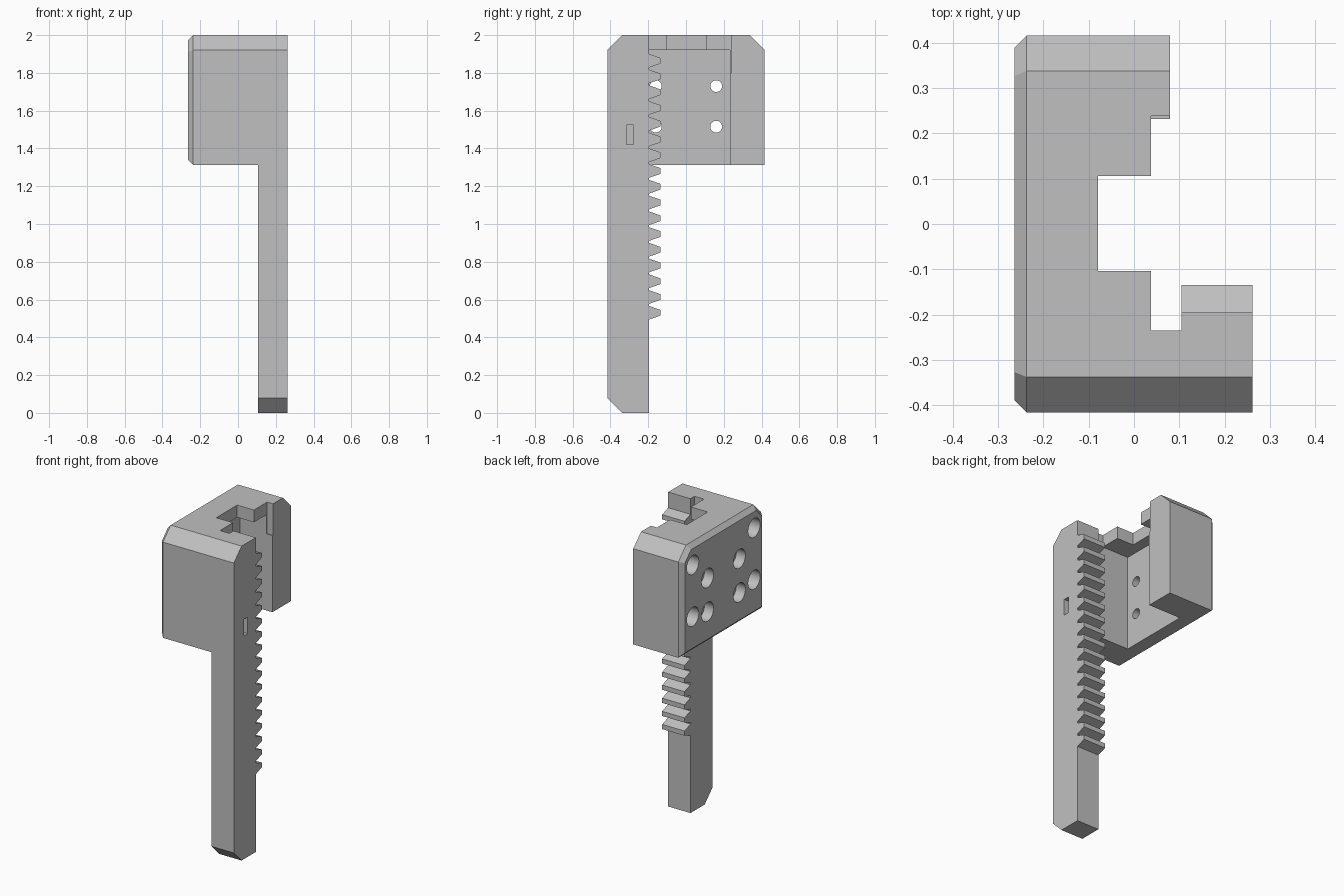
import bpy
import bmesh
from math import pi
from mathutils import Matrix

if "Cube" in bpy.data.objects:
    bpy.data.objects.remove(bpy.data.objects["Cube"])

grey = bpy.data.materials.new("plain grey")
grey.use_nodes = True
colour = (0.53, 0.53, 0.53, 1)
grey.diffuse_color = colour
grey.node_tree.nodes["Principled BSDF"].inputs["Base Color"].default_value = colour


def to_object(name, bm):
    bmesh.ops.recalc_face_normals(bm, faces=bm.faces)
    mesh = bpy.data.meshes.new(name)
    bm.to_mesh(mesh)
    bm.free()
    mesh.materials.append(grey)
    obj = bpy.data.objects.new(name, mesh)
    bpy.context.collection.objects.link(obj)
    return obj


def side_profile(name, points, x0, x1, chamfer=0):
    """Extrude a (y, z) outline along x, optionally chamfering the x0 end."""
    bm = bmesh.new()
    face = bm.faces.new([bm.verts.new((x0, y, z)) for y, z in points])
    rim = list(face.edges)
    new = bmesh.ops.extrude_face_region(bm, geom=[face], use_keep_orig=True)["geom"]
    bmesh.ops.translate(bm, vec=(x1 - x0, 0, 0),
                        verts=[v for v in new if isinstance(v, bmesh.types.BMVert)])
    bmesh.ops.recalc_face_normals(bm, faces=bm.faces)
    if chamfer:
        bmesh.ops.bevel(bm, geom=rim, offset=chamfer, segments=1, affect='EDGES')
    return to_object(name, bm)


def box(x0, x1, y0, y1, z0, z1):
    return side_profile("cutter", [(y0, z0), (y1, z0), (y1, z1), (y0, z1)], x0, x1)


def drill(y, z, radius, x0, x1):
    bm = bmesh.new()
    place = Matrix.Translation(((x0 + x1) / 2, y, z)) @ Matrix.Rotation(pi / 2, 4, 'Y')
    bmesh.ops.create_cone(bm, cap_ends=True, segments=32, radius1=radius,
                          radius2=radius, depth=x1 - x0, matrix=place)
    return to_object("cutter", bm)


def combine(target, other, operation='DIFFERENCE'):
    mod = target.modifiers.new("combine", 'BOOLEAN')
    mod.operation, mod.solver, mod.object = operation, 'EXACT', other
    bpy.context.view_layer.objects.active = target
    bpy.ops.object.modifier_apply(modifier=mod.name)
    bpy.data.objects.remove(other)


LEFT, RIGHT, WALL = -0.264, 0.262, 0.105
FRONT, BACK, RACK = -0.416, 0.416, -0.195
BASE, LEDGE, TOP = 1.313, 1.922, 2.0
CUT = 0.078

# Housing block with sloped top edges and a chamfered outer plate
gripper = side_profile("gripper_jaw", [
    (FRONT, BASE), (BACK, BASE), (BACK, TOP - CUT), (BACK - CUT, TOP),
    (FRONT + CUT, TOP), (FRONT, TOP - CUT)], LEFT, 0.18, 0.027)

# Open the inner side: back arm end, lower pocket, stepped slot in the top plate
combine(gripper, box(0.08, 0.4, -0.235, 0.6, 1.2, 2.2))
combine(gripper, box(-0.15, 0.3, -0.235, 0.232, 1.2, LEDGE))
combine(gripper, box(0.038, 0.3, -0.235, 0.238, 1.8, 2.2))
combine(gripper, box(-0.08, 0.3, -0.104, 0.106, 1.8, 2.2))

# Toothed bar
outline = [(RACK, TOP), (FRONT + CUT, TOP), (FRONT, TOP - CUT),
           (FRONT, CUT), (FRONT + CUT, 0), (RACK, 0)]
for i in range(17):
    z = 0.53 + i * 0.0834
    outline += [(RACK, z - 0.036), (-0.135, z - 0.015),
                (-0.135, z + 0.015), (RACK, z + 0.036)]
combine(gripper, side_profile("toothed_bar", outline, WALL, RIGHT), 'UNION')

# Small slot on the side of the bar
combine(gripper, box(RIGHT - 0.05, 0.4, -0.314, -0.277, 1.42, 1.525))

# Counterbored screw holes and blind corner sockets
for side in (-1, 1):
    for z in (1.515, 1.73):
        combine(gripper, drill(side * 0.16, z, 0.031, -0.4, -0.1))
        combine(gripper, drill(side * 0.16, z, 0.06, -0.4, -0.2))
    for z in (1.54, 1.87):
        combine(gripper, drill(side * 0.308, z, 0.06, -0.4, -0.06))

# Merge coplanar faces, then smooth only the hole walls
bm = bmesh.new()
bm.from_mesh(gripper.data)
bmesh.ops.remove_doubles(bm, verts=bm.verts, dist=0.0001)
bmesh.ops.dissolve_limit(bm, angle_limit=0.01, verts=bm.verts, edges=bm.edges)
bm.to_mesh(gripper.data)
bm.free()
bpy.ops.object.select_all(action='DESELECT')
gripper.select_set(True)
bpy.context.view_layer.objects.active = gripper
bpy.ops.object.shade_smooth_by_angle(angle=0.4)
